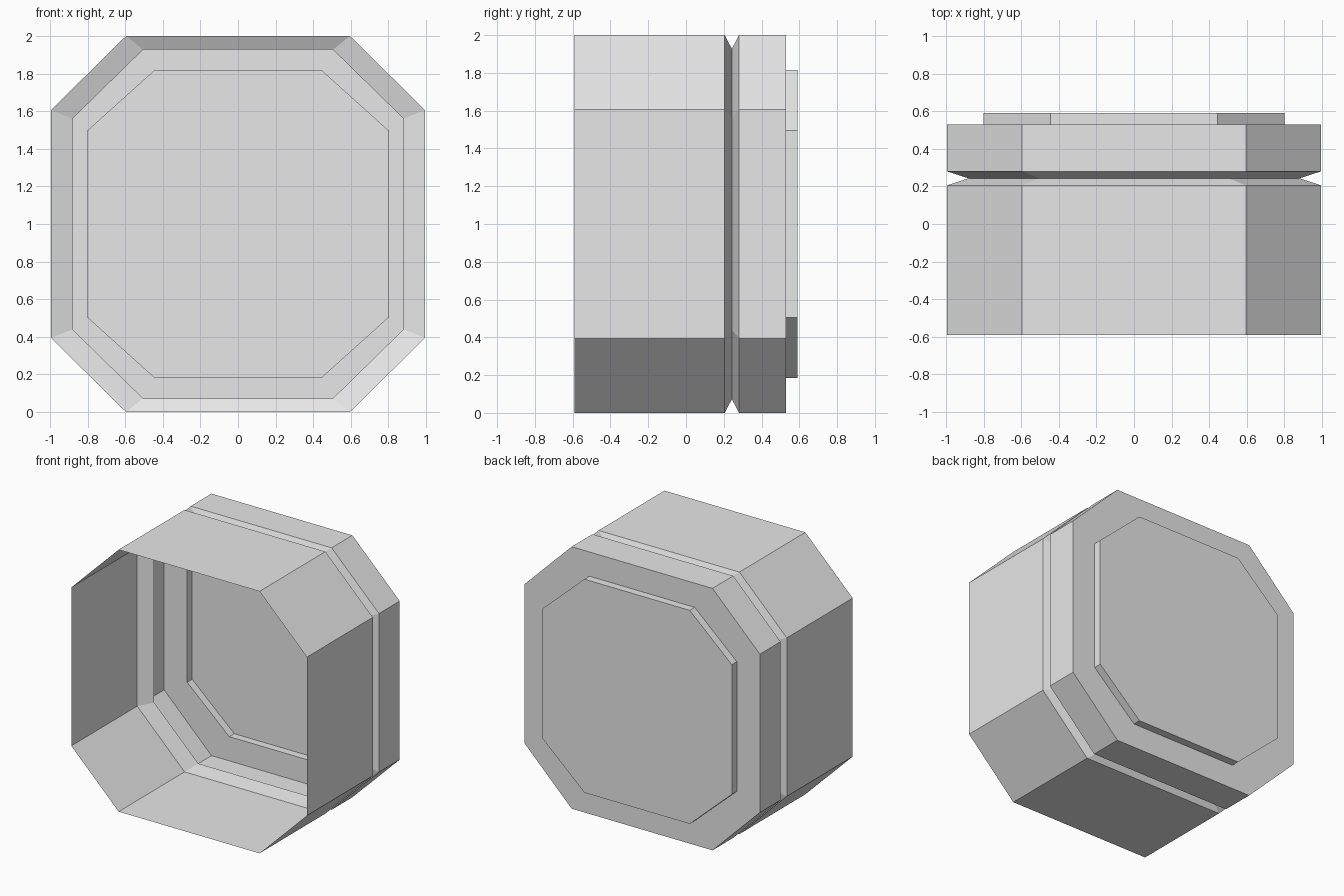
import bpy
import bmesh

cube = bpy.data.objects.get("Cube")
if cube:
    bpy.data.objects.remove(cube, do_unlink=True)

# Plain grey material
grey = bpy.data.materials.new("light grey")
grey.use_nodes = True
colour = (0.8, 0.8, 0.8, 1.0)
grey.diffuse_color = colour
grey.node_tree.nodes["Principled BSDF"].inputs["Base Color"].default_value = colour


def octagon(bm, y, half_x, flat_x, half_z, flat_z):
    """Ring of eight vertices, standing upright at depth y."""
    quarter = [(half_x, flat_z), (flat_x, half_z)]
    mirrored = [(-x, z) for x, z in reversed(quarter)]
    upper = quarter + mirrored
    ring = upper + [(-x, -z) for x, z in upper]
    return [bm.verts.new((x, y, z + 1.0)) for x, z in ring]


# Octagon sizes: half width, half top edge, half height, half side edge
outer = (0.995, 0.595, 1.0, 0.605)
groove = (0.88, 0.505, 0.927, 0.56)
plate = (0.80, 0.445, 0.815, 0.495)

# Open front shell, V groove, rear band, then raised back plate
sections = [(-0.59, outer), (0.205, outer), (0.243, groove), (0.28, outer),
            (0.53, outer), (0.53, plate), (0.59, plate)]

bm = bmesh.new()
rings = [octagon(bm, y, *size) for y, size in sections]
for a, b in zip(rings, rings[1:]):
    for i in range(8):
        j = (i + 1) % 8
        bm.faces.new((a[i], a[j], b[j], b[i]))
bm.faces.new(rings[-1])
bmesh.ops.recalc_face_normals(bm, faces=bm.faces)

# Make sure the back plate faces outward
bm.faces.ensure_lookup_table()
bm.normal_update()
if bm.faces[-1].normal.y < 0:
    bmesh.ops.reverse_faces(bm, faces=bm.faces)

mesh = bpy.data.meshes.new("octagonal_shell")
bm.to_mesh(mesh)
bm.free()
mesh.materials.append(grey)
shell = bpy.data.objects.new("octagonal_shell", mesh)
bpy.context.collection.objects.link(shell)
